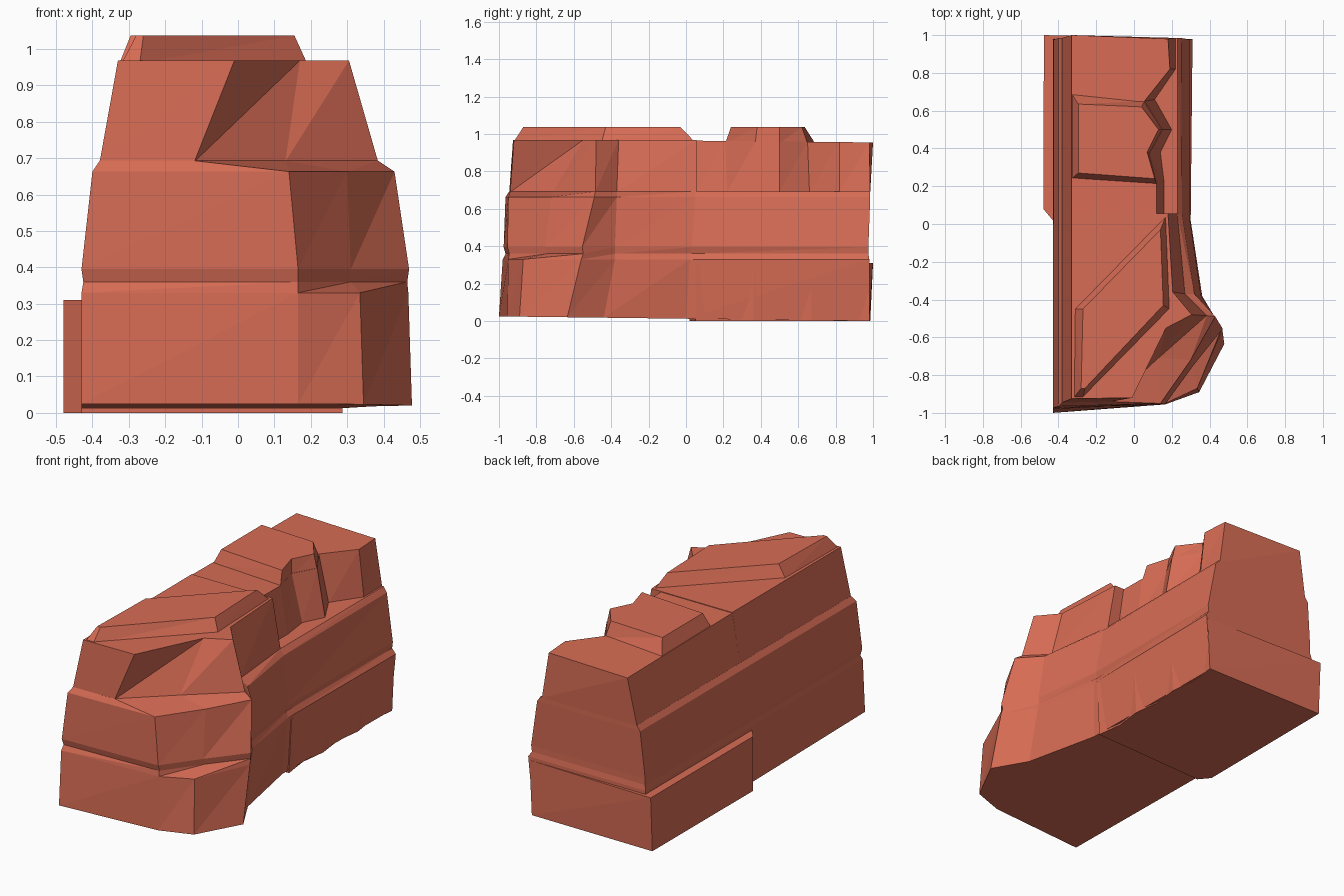
import bpy, bmesh

# One plain terracotta rock colour
rock = bpy.data.materials.new("red_rock")
rock.diffuse_color = (0.68, 0.15, 0.09, 1)


def strata(name, rings):
    """Faceted loft through (height, outline[, slope along y]) rings with equal point counts."""
    bm = bmesh.new()
    loops = []
    for z, pts, *slope in rings:
        s = slope[0] if slope else 0
        loops.append([bm.verts.new((x, y, z + s * y)) for x, y in pts])
    n = len(loops[0])
    for lo, hi in zip(loops, loops[1:]):
        for i in range(n):
            j = (i + 1) % n
            bm.faces.new((lo[i], lo[j], hi[j]))
            bm.faces.new((lo[i], hi[j], hi[i]))
    bm.faces.new(loops[0][::-1])
    bm.faces.new(loops[-1])
    bmesh.ops.recalc_face_normals(bm, faces=bm.faces)
    mesh = bpy.data.meshes.new(name)
    bm.to_mesh(mesh)
    bm.free()
    mesh.materials.append(rock)
    ob = bpy.data.objects.new(name, mesh)
    bpy.context.collection.objects.link(ob)
    return ob


# Lower cliff: base block, shallow groove, middle block, then the step to the top block
groove_top = [(-.425, .975), (-.43, -.975), (.165, -.955), (.31, -.755),
              (.47, -.555), (.355, -.38), (.295, .03), (.295, .975)]
shoulder = [(-.38, .985), (-.38, -.945), (-.12, -.94), (.13, -.71),
            (.385, -.485), (.27, -.37), (.23, .05), (.23, .985)]
strata("lower_cliff", [
    (.0125, [(-.43, .975), (-.43, -1), (.165, -.955), (.345, -.89),
             (.478, -.635), (.37, -.44), (.28, 0), (.28, .975)], -.0125),
    (.33, [(-.43, .98), (-.43, -.98), (.165, -.95), (.335, -.87),
           (.468, -.56), (.36, -.38), (.30, .02), (.31, .98)]),
    (.36, [(-.425, .975), (-.425, -.965), (.165, -.945), (.31, -.745),
           (.465, -.55), (.35, -.38), (.285, .03), (.29, .975)]),
    (.395, groove_top),
    (.663, [(-.40, .985), (-.40, -.965), (.14, -.95), (.30, -.72),
            (.43, -.49), (.32, -.37), (.255, .05), (.25, .985)]),
    (.693, shoulder),
])

# Low skirt around the back half, with a rippled right side
ripple = [(.292 + .01 * (-1) ** i, .05 + .155 * i) for i in range(7)]
strata("back_skirt", [
    (0, [(-.477, .985), (-.48, .08), (-.43, .02)]
     + [(x - .015, y) for x, y in ripple]),
    (.31, [(-.477, 1.0), (-.48, .08), (-.43, .02)] + ripple),
])

# Top block, front half, cut away at the front right
strata("upper_front_block", [
    (.69, [(-.38, .055), *shoulder[1:6], (.23, .055)]),
    (.968, [(-.33, .055), (-.33, -.925), (-.01, -.92), (.17, -.55),
            (.305, -.48), (.205, -.36), (.18, .055)]),
])

# Top block, back half, with a jagged right wall
strata("upper_back_block", [
    (.69, [(-.38, .985), (-.38, .05), (.16, .05), (.16, .22), (.14, .38),
           (.20, .50), (.11, .66), (.22, .82), (.22, .985)]),
    (.965, [(-.33, 1.0), (-.33, .05), (.12, .05), (.12, .21), (.08, .37),
            (.15, .50), (.055, .65), (.19, .82), (.18, .98)], -.01),
])

# Raised slabs on the top
strata("front_cap", [
    (.96, [(-.315, -.45), (-.32, -.92), (-.27, -.92), (.19, -.45), (.17, .045)]),
    (1.037, [(-.27, -.45), (-.28, -.87), (-.26, -.87), (.155, -.43), (.14, -.03)]),
])
strata("back_cap", [
    (.95, [(-.33, .24), (.12, .21), (.08, .37), (.15, .50), (.055, .65), (-.33, .69)]),
    (1.037, [(-.295, .27), (.11, .24), (.07, .38), (.13, .50), (.04, .62), (-.295, .635)]),
])
